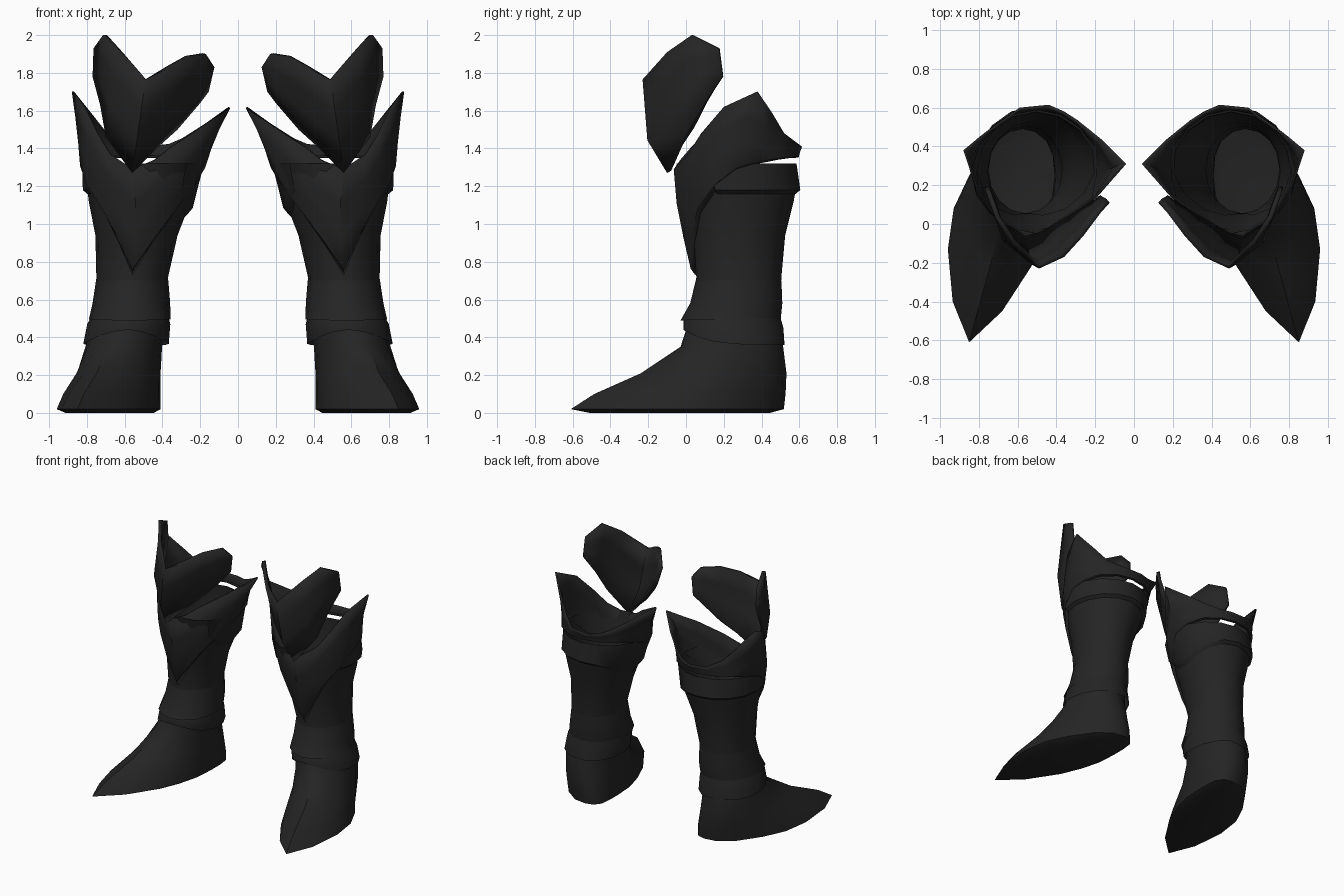
import bpy, bmesh, math
from mathutils import Vector

if "Cube" in bpy.data.objects:
    bpy.data.objects.remove(bpy.data.objects["Cube"])

N = 16  # columns around the leg: 0 outer, 4 front, 8 inner, 12 back
mat = bpy.data.materials.new("black leather")
mat.diffuse_color = (0.018, 0.018, 0.018, 1)
mat.use_nodes = True
mat.node_tree.nodes["Principled BSDF"].inputs["Base Color"].default_value = mat.diffuse_color

# leg profile: z, inner x, outer x, front y, back y
LEG = [(0.30, .41, .80, -.01, .51), (0.36, .40, .80, .00, .50), (0.50, .375, .77, .01, .49),
       (0.60, .37, .755, .04, .50), (0.72, .37, .75, .055, .505), (0.94, .32, .755, .02, .525),
       (1.12, .25, .79, -.01, .57), (1.20, .23, .80, -.03, .585), (1.32, .19, .815, -.05, .575)]


def leg_point(i, z, off=0.0):
    """Point on the leg surface in column i at height z, pushed out by off."""
    zc = min(max(z, LEG[0][0]), LEG[-1][0])
    for a, b in zip(LEG, LEG[1:]):
        if zc <= b[0]:
            t = (zc - a[0]) / (b[0] - a[0])
            _, xi, xo, yf, yb = [p + (q - p) * t for p, q in zip(a, b)]
            break
    ang = 2 * math.pi * i / N
    c, s = math.cos(ang), math.sin(ang)
    return Vector(((xi + xo) / 2 + ((xo - xi) / 2 + off) * c,
                   (yf + yb) / 2 - ((yb - yf) / 2 + off) * s, z))


def loft(name, rows, closed=True, cap=False, thick=0.0):
    """Skin rows of points (bottom to top), mirrored to make the pair."""
    bm = bmesh.new()
    vs = [[bm.verts.new(p) for p in r] for r in rows]
    n = len(rows[0])
    for a, b in zip(vs, vs[1:]):
        for i in range(n if closed else n - 1):
            j = (i + 1) % n
            bm.faces.new((a[i], b[i], b[j], a[j]))
    if cap:
        bm.faces.new(vs[0])
    bmesh.ops.recalc_face_normals(bm, faces=bm.faces)
    # open shells must face away from the leg axis
    bm.normal_update()
    axis = Vector((.52, .28, 0))
    if sum(f.normal.dot((f.calc_center_median() - axis) * Vector((1, 1, 0)).x) * f.calc_area()
           for f in bm.faces if abs(f.normal.z) < .7) < 0:
        bmesh.ops.reverse_faces(bm, faces=bm.faces)
    me = bpy.data.meshes.new(name)
    bm.to_mesh(me)
    bm.free()
    me.materials.append(mat)
    ob = bpy.data.objects.new(name, me)
    bpy.context.collection.objects.link(ob)
    if thick:
        m = ob.modifiers.new("thickness", 'SOLIDIFY')
        m.thickness, m.offset = thick, -1
    m = ob.modifiers.new("pair", 'MIRROR')
    m.use_mirror_merge = False
    bpy.ops.object.select_all(action='DESELECT')
    ob.select_set(True)
    bpy.context.view_layer.objects.active = ob
    bpy.ops.object.shade_smooth_by_angle(angle=math.radians(40))
    return ob


# foot: sole outline blended upward into the ankle
SOLE = [(.93, .08), (.96, -.13), (.935, -.40), (.85, -.61), (.68, -.45), (.53, -.22), (.46, -.05),
        (.42, .10), (.41, .25), (.41, .36), (.42, .45), (.46, .50), (.52, .515), (.62, .50),
        (.73, .42), (.85, .25)]
mid = Vector((.65, .05, 0))
rows = [[mid + (Vector((x, y, 0)) - mid) * .85 for x, y in SOLE]]
for z, t in ((.02, 0), (.10, .2), (.21, .6), (.35, .94), (.46, 1)):
    row = []
    for i, (x, y) in enumerate(SOLE):
        p = Vector((x, y, z)).lerp(leg_point(i, z), t)
        if 10 <= i <= 14:                       # rounded heel
            p.y += .02 * math.sin(math.pi * min(z / .44, 1))
        row.append(p)
    rows.append(row)
loft("foot", rows, cap=True)

# leg tube
loft("leg", [[leg_point(i, z) for i in range(N)] for z in (.42, .5, .6, .72, .94, 1.12, 1.2, 1.32)])


def front(i):
    """1 at the front column, 0 at the back."""
    return (1 + math.cos(2 * math.pi * (i - 4) / N)) / 2


# two overlapping ankle cuffs, arched over the instep
loft("lower_ankle_cuff", [
    [leg_point(i, .36 + .08 * front(i) ** 4, .02 + .025 * (1 - front(i)) * (4 < i < 12)) for i in range(N)],
    [leg_point(i, .45 + .04 * front(i), .022) for i in range(N)],
    [leg_point(i, .53, .0) for i in range(N)]])
loft("upper_ankle_cuff", [
    [leg_point(i, .50 - .01 * front(i), .012 + .026 * front(i) ** 2) for i in range(N)],
    [leg_point(i, .58, .012) for i in range(N)],
    [leg_point(i, .70, .001) for i in range(N)]])

# calf strap round the back, drooping on the inner side
cols = range(6, 18)
drop = [.0, .10, .12, .08, .04, .01, 0, 0, 0, 0, 0, 0]
loft("calf_strap", [
    [leg_point(i, 1.16 - d, .004) for i, d in zip(cols, drop)],
    [leg_point(i, 1.18 - d * .8, .024) for i, d in zip(cols, drop)],
    [leg_point(i, 1.32, .010) for i in cols]], closed=False)

# shin guard: pointed at the bottom, flaring to two side tips at the rim
RIM = [(.88, .38, 1.70), (.82, .20, 1.62), (.75, .08, 1.48), (.68, .01, 1.37), (.56, -.065, 1.29),
       (.44, -.03, 1.34), (.35, .03, 1.41), (.19, .14, 1.51), (.04, .31, 1.615), (.16, .43, 1.53),
       (.29, .535, 1.45), (.36, .58, 1.42), (.44, .615, 1.41), (.59, .60, 1.42), (.70, .52, 1.48),
       (.79, .455, 1.59)]
EDGE = [1.28, 1.18, 1.06, .89, .73, .89, 1.06, 1.18, 1.28, 1.32, 1.34, 1.35, 1.35, 1.35, 1.34, 1.32]
rows = [[leg_point(i, EDGE[i], .005) for i in range(N)]]
for t in (.06, .35, .68):
    row = []
    for i, r in enumerate(RIM):
        z = EDGE[i] + (r[2] - EDGE[i]) * t
        row.append(leg_point(i, z, .022).lerp(Vector((r[0], r[1], z)), t ** 1.5))
    rows.append(row)
rows.append([Vector(r) for r in RIM])
loft("shin_guard", rows, thick=.012)

# knee plate: curved chevron with two raised wings
TOP = [(.765, .17, 1.93), (.715, .03, 2.00), (.63, -.10, 1.91), (.49, -.23, 1.765), (.36, -.17, 1.83),
       (.26, -.06, 1.885), (.17, .06, 1.90), (.125, .11, 1.83)]
LOW = [(.77, .19, 1.78), (.73, .09, 1.63), (.70, -.01, 1.46), (.56, -.10, 1.27), (.42, -.03, 1.41),
       (.32, .03, 1.50), (.20, .10, 1.64), (.155, .135, 1.70)]
BULGE = [0, .02, .05, .065, .05, .035, .015, 0]
rows = [[Vector(p) for p in LOW]]
for t in (.35, .68):
    rows.append([Vector(a).lerp(Vector(b), t) - Vector((0, d * (1 - t) * 1.4, 0))
                 for a, b, d in zip(LOW, TOP, BULGE)])
rows.append([Vector(p) for p in TOP])
loft("knee_plate", rows, closed=False, thick=.025)
